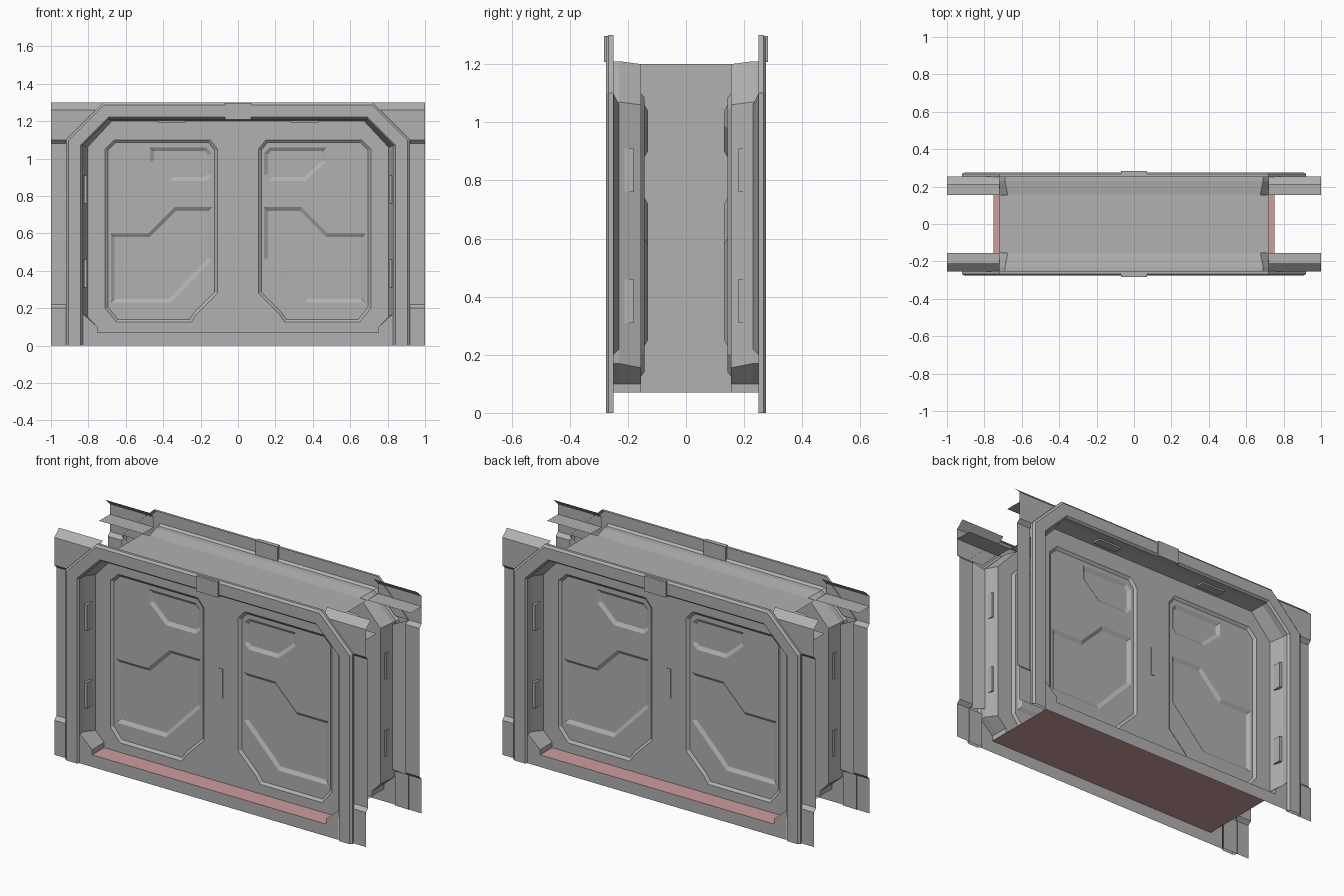
import bpy, bmesh
from mathutils import Vector

if "Cube" in bpy.data.objects:
    bpy.data.objects.remove(bpy.data.objects["Cube"])


def material(name, rgb):
    m = bpy.data.materials.new(name)
    m.diffuse_color = (*rgb, 1)
    m.use_nodes = True
    m.node_tree.nodes["Principled BSDF"].inputs["Base Color"].default_value = m.diffuse_color
    return m


grey = material("dark_grey", (0.44, 0.44, 0.44))
red = material("floor_red", (0.62, 0.34, 0.335))


def finish(name, bm, mirror=True, mat=grey):
    bmesh.ops.remove_doubles(bm, verts=bm.verts, dist=0.0005)
    bmesh.ops.recalc_face_normals(bm, faces=bm.faces)
    me = bpy.data.meshes.new(name)
    bm.to_mesh(me)
    bm.free()
    me.materials.append(mat)
    ob = bpy.data.objects.new(name, me)
    bpy.context.collection.objects.link(ob)
    if mirror:  # one quarter is modelled, then mirrored left-right and front-back
        m = ob.modifiers.new("Mirror", 'MIRROR')
        m.use_axis = (True, True, False)
    return ob


def sheet(bm, outer, holes, y):
    """Flat upright panel at depth y with polygon holes."""
    edges = []
    for loop in [outer] + holes:
        vs = [bm.verts.new((x, y, z)) for x, z in loop]
        edges += [bm.edges.new((vs[i - 1], vs[i])) for i in range(len(vs))]
    bmesh.ops.triangle_fill(bm, edges=edges, use_beauty=True, use_dissolve=False,
                            normal=(0, -1, 0))


def loft(bm, rows, closed=False):
    """Quads between successive rows of 3D points."""
    grid = [[bm.verts.new(p) for p in r] for r in rows]
    for a, b in zip(grid, grid[1:]):
        for i in range(0 if closed else 1, len(a)):
            bm.faces.new((a[i - 1], a[i], b[i], b[i - 1]))


def inset(poly, d):
    """Offset a polygon inward by d."""
    pts = [Vector(p) for p in poly]
    n = len(pts)
    area = sum(pts[i - 1].x * pts[i].y - pts[i].x * pts[i - 1].y for i in range(n))
    s = 1 if area > 0 else -1
    out = []
    for i in range(n):
        e1 = (pts[i] - pts[i - 1]).normalized()
        e2 = (pts[(i + 1) % n] - pts[i]).normalized()
        n1, n2 = Vector((-e1.y, e1.x)) * s, Vector((-e2.y, e2.x)) * s
        out.append(tuple(pts[i] + (n1 + n2) * d / (1 + n1.dot(n2))))
    return out


def at(poly, y):
    return [(x, y, z) for x, z in poly]


def box(bm, x0, x1, y0, y1, z0, z1):
    vs = bmesh.ops.create_cube(bm, size=1)["verts"]
    for v in vs:
        v.co = ((x0 + x1) / 2 + v.co.x * (x1 - x0), (y0 + y1) / 2 + v.co.y * (y1 - y0),
                (z0 + z1) / 2 + v.co.z * (z1 - z0))


# Opening outline at the frame, and slightly narrower at the door
opening = [(0.75, 0.07), (0.75, 0.1), (0.83, 0.17), (0.83, 1.07), (0.69, 1.21), (0, 1.21)]
door_edge = [(0.75, 0.07), (0.75, 0.1), (0.805, 0.155), (0.805, 1.06), (0.675, 1.2), (0, 1.2)]

# Door leaves with stepped recessed panels
Y0, Y1, Y2 = -0.155, -0.143, -0.131
recess = [(0.71, 1.05), (0.66, 1.1), (0.15, 1.1), (0.11, 1.05), (0.11, 0.28),
          (0.22, 0.17), (0.25, 0.125), (0.65, 0.125), (0.71, 0.2)]
pockets = [
    [(0.47, 1.06), (0.47, 0.98), (0.36, 0.88), (0.17, 0.88), (0.14, 0.91),
     (0.14, 1.03), (0.17, 1.06)],
    [(0.68, 0.6), (0.48, 0.6), (0.34, 0.74), (0.14, 0.74), (0.14, 0.46),
     (0.36, 0.23), (0.68, 0.23)],
]
bm = bmesh.new()
sheet(bm, [(0, 0.07)] + door_edge, [recess], Y0)
inner = inset(recess, 0.015)
loft(bm, [at(recess, Y0), at(inner, Y1)], True)
sheet(bm, inner, pockets, Y1)
for p in pockets:
    small = inset(p, 0.02)
    loft(bm, [at(p, Y1), at(small, Y2)], True)
    sheet(bm, small, [], Y2)
finish("door_leaves", bm)

# Meeting edge of the two leaves and the pull bar
bm = bmesh.new()
loft(bm, [[(0, -0.155, 0.07), (0, -0.155, 1.2)], [(0, 0.155, 0.07), (0, 0.155, 1.2)]])
finish("door_seam", bm, False)
bm = bmesh.new()
box(bm, -0.012, 0.012, -0.159, -0.15, 0.56, 0.73)
box(bm, -0.012, 0.012, 0.15, 0.159, 0.56, 0.73)
finish("door_pull", bm, False)

# Raised frame rim
outer_path = [(0.92, 0), (0.92, 1.1), (0.72, 1.3), (0, 1.3)]
inner_path = [(0.83, 0), (0.83, 1.07), (0.69, 1.21), (0, 1.21)]
rows = []
for t, y in [(0, -0.25), (0, -0.266), (0.14, -0.276), (0.88, -0.276), (1, -0.262)]:
    rows.append([(a[0] + (b[0] - a[0]) * t, y, a[1] + (b[1] - a[1]) * t)
                 for a, b in zip(outer_path, inner_path)])
bm = bmesh.new()
loft(bm, rows)
finish("frame_rim", bm)

# Sloping back of the upright rim
bm = bmesh.new()
loft(bm, [[(0.92, -0.25, 0.2), (0.92, -0.25, 1.1)], [(0.83, -0.23, 0.22), (0.83, -0.23, 1.06)]])
finish("rim_back", bm)

# Threshold plate under the opening
bm = bmesh.new()
sheet(bm, [(0, 0), (0.83, 0), (0.83, 0.17), (0.75, 0.1), (0.75, 0.07), (0, 0.07)], [], -0.265)
finish("threshold_plate", bm)

# Jamb running round the opening, and the lintel over the doors
bm = bmesh.new()
loft(bm, [at(opening, -0.265), at(opening, -0.23), at(door_edge, -0.155)])
finish("jamb", bm)
bm = bmesh.new()
loft(bm, [[(0, -0.155, 1.2), (0.675, -0.155, 1.2), (0.72, -0.155, 1.2)],
          [(0, 0, 1.2), (0.675, 0, 1.2), (0.72, 0, 1.2)]])
finish("lintel_top", bm)

# Keystone block in the middle of the top rim
bm = bmesh.new()
box(bm, -0.07, 0.07, -0.283, -0.262, 1.208, 1.297)
box(bm, -0.07, 0.07, 0.262, 0.283, 1.208, 1.297)
finish("keystone", bm, False)

# Shallow lamps on the sloping jambs and lintel
bm = bmesh.new()
for z in (0.31, 0.76):
    box(bm, 0.807, 0.824, -0.23, -0.18, z, z + 0.15)
box(bm, 0.28, 0.43, -0.23, -0.18, 1.193, 1.203)
finish("jamb_lamps", bm)

# Side wall: upper block, cornice, recessed middle, lower block and top ledge
bm = bmesh.new()
sheet(bm, [(0.83, 1.1), (1, 1.1), (1, 1.26), (0.72, 1.26), (0.72, 1.21)], [], -0.255)
loft(bm, [[(x, -0.255, 1.26), (x, -0.212, 1.3)] for x in (0.72, 1)])
profile = [(-0.255, 1.1), (-0.235, 1.08), (-0.235, 0.22), (-0.255, 0.2)]
loft(bm, [[(x, y, z) for y, z in profile] for x in (0.91, 1)])
loft(bm, [[(x, -0.255, 0.2), (x, -0.255, 0)] for x in (0.83, 1)])
loft(bm, [[(x, -0.255, 1.2), (x, -0.155, 1.2)] for x in (0.72, 1)])
finish("side_wall", bm)

# Coloured floor
bm = bmesh.new()
loft(bm, [[(-0.75, -0.265, 0.07), (0.75, -0.265, 0.07)],
          [(-0.75, 0.265, 0.07), (0.75, 0.265, 0.07)]])
finish("floor", bm, False, red)
